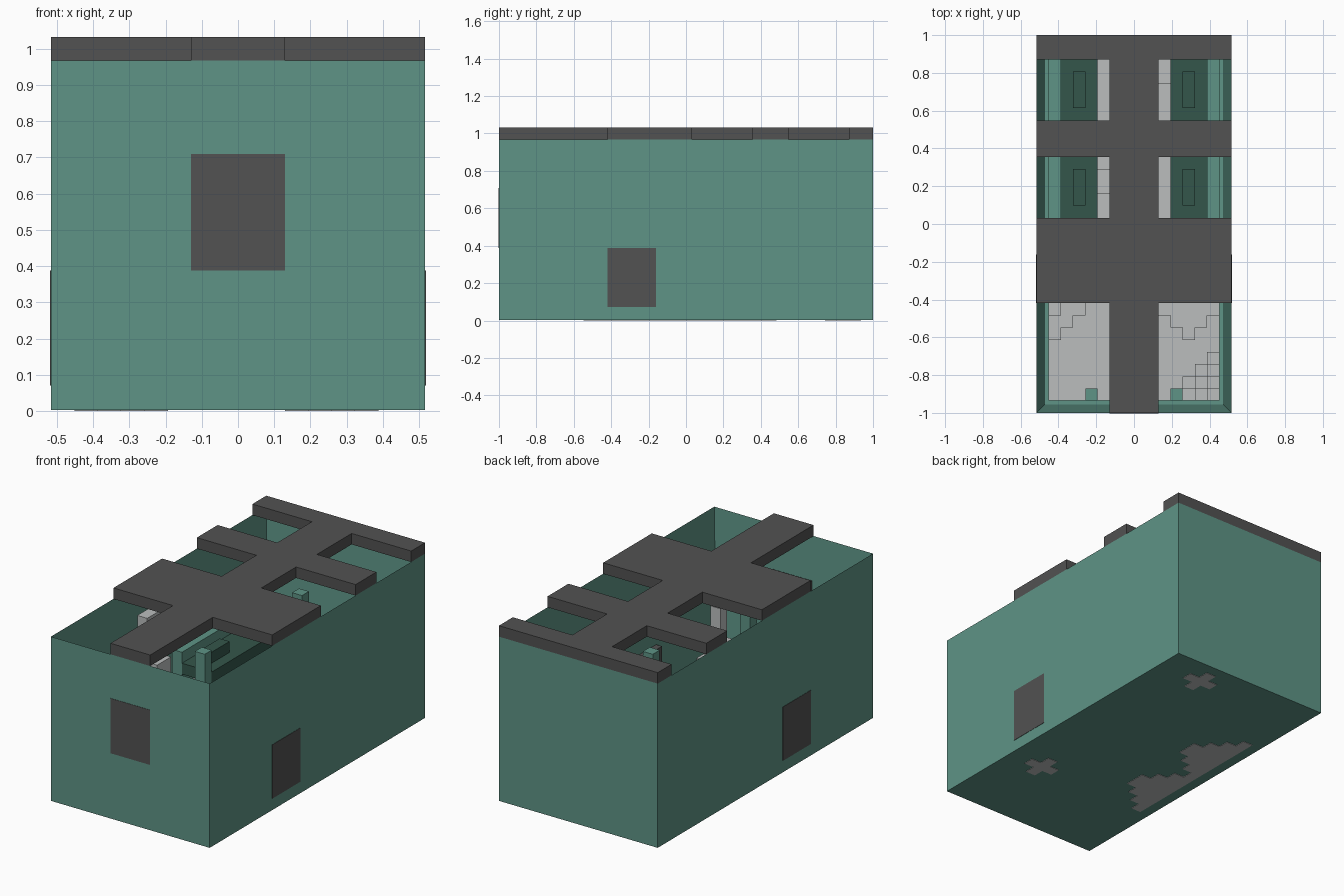
import bpy, bmesh

cube = bpy.data.objects.get("Cube")
if cube:
    bpy.data.objects.remove(cube, do_unlink=True)

U = 2 / 31  # one building block


def material(name, r, g, b):
    m = bpy.data.materials.new(name)
    m.use_nodes = True
    m.diffuse_color = (r, g, b, 1)
    m.node_tree.nodes["Principled BSDF"].inputs["Base Color"].default_value = (r, g, b, 1)
    return m


TEAL = material("teal", 0.112, 0.296, 0.238)
GREEN = material("dark green", 0.034, 0.093, 0.07)
GREY = material("dark grey", 0.084, 0.084, 0.084)
PALE = material("pale grey", 0.497, 0.515, 0.515)


def finish(bm, name, mat):
    bmesh.ops.recalc_face_normals(bm, faces=bm.faces)
    bmesh.ops.scale(bm, vec=(U, U, U), verts=bm.verts)
    mesh = bpy.data.meshes.new(name)
    bm.to_mesh(mesh)
    bm.free()
    mesh.materials.append(mat)
    obj = bpy.data.objects.new(name, mesh)
    bpy.context.collection.objects.link(obj)
    return obj


def add_box(bm, x0, x1, y0, y1, z0, z1):
    verts = bmesh.ops.create_cube(bm, size=1)["verts"]
    for v in verts:
        v.co = (x0 if v.co.x < 0 else x1, y0 if v.co.y < 0 else y1, z0 if v.co.z < 0 else z1)


def box(name, mat, *limits):
    bm = bmesh.new()
    add_box(bm, *limits)
    return finish(bm, name, mat)


# Open shell: the top face is inset and pushed down to leave walls and a floor
bm = bmesh.new()
add_box(bm, -8, 8, -15.5, 15.5, 0.04, 15)
bm.faces.ensure_lookup_table()
top = max(bm.faces, key=lambda f: f.calc_center_median().z)
bmesh.ops.inset_region(bm, faces=[top], thickness=1)
for v in top.verts:
    v.co.z = 0.7
finish(bm, "shell_walls", TEAL)
box("floor_slab", PALE, -7, 7, -14.5, 14.5, 0.6, 1)

# Roof: a spine with three crossbars, one mirrored outline extruded upward
bm = bmesh.new()
side = [(2, -15.5)]
for y0, y1 in ((-6.5, 0.5), (5.5, 8.5), (13.5, 15.5)):
    side += [(2, y0), (8, y0), (8, y1)]
    if y1 < 15:
        side.append((2, y1))
outline = side + [(-x, y) for x, y in reversed(side)]
face = bm.faces.new([bm.verts.new((x, y, 15)) for x, y in outline])
raised = bmesh.ops.extrude_face_region(bm, geom=[face])["geom"]
bmesh.ops.translate(bm, vec=(0, 0, 1), verts=[g for g in raised if isinstance(g, bmesh.types.BMVert)])
finish(bm, "roof_beams", GREY)

# Window and side doors, flush through the walls
box("front_window", GREY, -2, 2, -15.53, -14.47, 6, 11)
for s, label in ((1, "left"), (-1, "right")):
    a, b = sorted((s * 6.97, s * 8.03))
    box(label + "_door", GREY, a, b, -6.5, -2.5, 1.1, 6)

    # Long bench with wall ledge, raised blocks and posts
    a, b = sorted((s * 3, s * 6))
    box(label + "_bench", GREEN, a, b, 0.5, 13.5, 6, 7)
    a, b = sorted((s * 6, s * 7))
    box(label + "_ledge", TEAL, a, b, 0.5, 14.5, 1, 8)
    a, b = sorted((s * 4, s * 5))
    for i, y in enumerate((1.5, 9.5)):
        box(f"{label}_bench_block_{i}", GREEN, a, b, y, y + 3, 7, 8)
    a, b = sorted((s * 3, s * 4))
    for i, y in enumerate((-14.5, -0.5, 13.5)):
        box(f"{label}_post_{i}", TEAL, a, b, y, y + 1, 1, 9)


# Stepped heaps on the floor; inner columns reach through to the underside
def heap(name, cx, cy, heights, deep):
    bm = bmesh.new()
    for ix in range(-7, 7):
        for iy in range(29):
            x, y = ix + 0.5, iy - 14
            d = int(abs(x - cx) + abs(y - cy))
            if d < len(heights):
                add_box(bm, ix, ix + 1, y - 0.5, y + 0.5, 0 if d < deep else 0.5, heights[d])
    finish(bm, name, PALE)


heap("corner_heap", 6.5, -14, (7, 4, 3, 2), 0)
heap("wall_heap", -6.5, -3.5, (13, 9, 6, 3, 2, 2), 4)
heap("rear_wall_heap", -6.5, 3.5, (5, 5, 4, 3, 2), 4)
heap("front_floor_heap", 4.5, -7, (2, 2, 2), 2)
heap("back_floor_heap", 3.5, 13, (2, 2, 2), 2)
